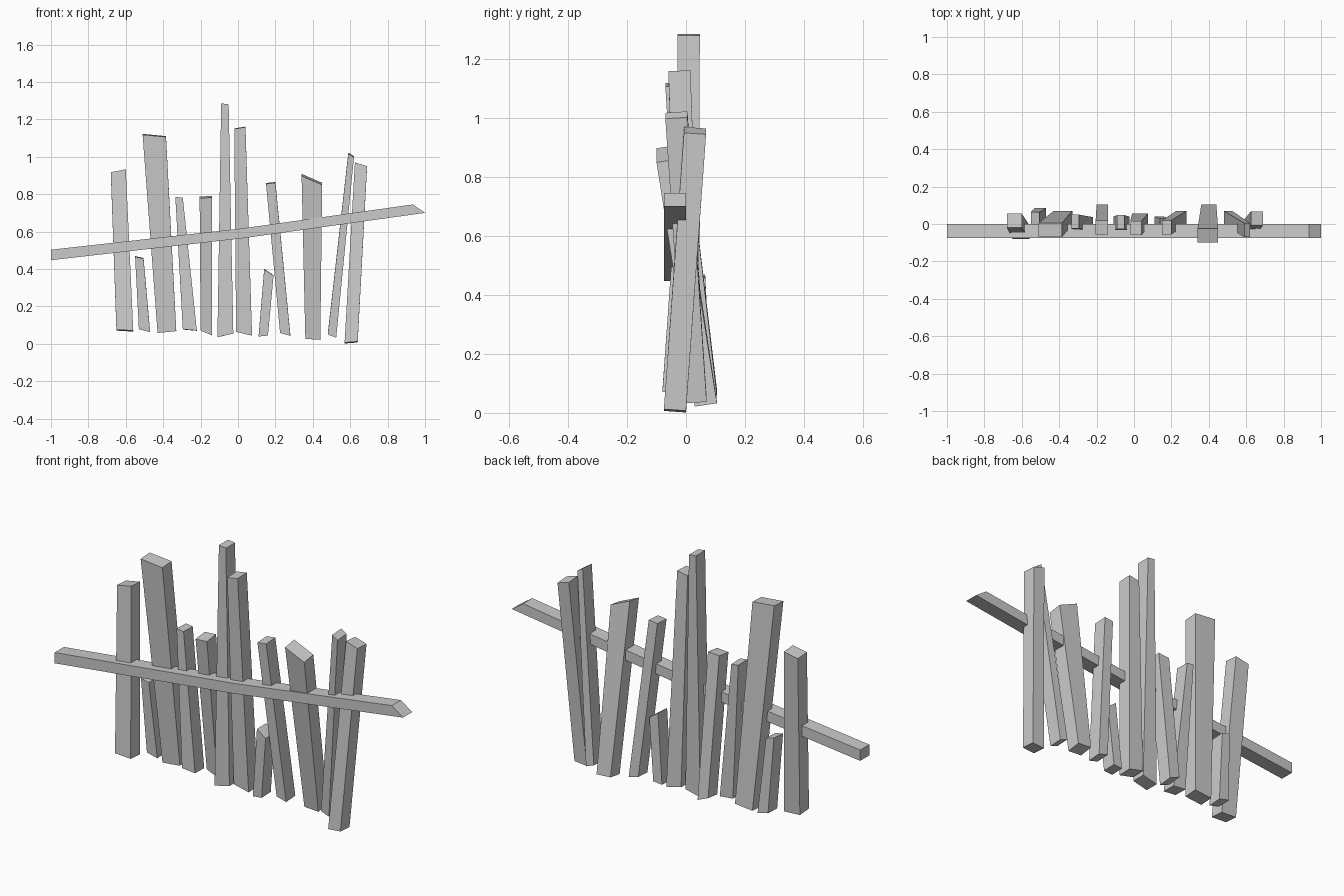
import bpy
import bmesh

cube = bpy.data.objects.get("Cube")
if cube:
    bpy.data.objects.remove(cube, do_unlink=True)

grey = bpy.data.materials.new("weathered_grey")
grey.use_nodes = True
GREY = (0.6, 0.6, 0.6, 1)
grey.diffuse_color = GREY
grey.node_tree.nodes["Principled BSDF"].inputs["Base Color"].default_value = GREY

DEPTH = 0.075


def finish(name, bm):
    bmesh.ops.recalc_face_normals(bm, faces=bm.faces[:])
    mesh = bpy.data.meshes.new(name)
    bm.to_mesh(mesh)
    bm.free()
    mesh.materials.append(grey)
    obj = bpy.data.objects.new(name, mesh)
    bpy.context.scene.collection.objects.link(obj)


def picket(name, bottom, top, y_bottom, y_top):
    """Leaning board: bottom/top are (left x, left z, right x, right z), y is the front side."""
    bm = bmesh.new()
    bmesh.ops.create_cube(bm, size=1)
    # ends are cut square to the lean
    tilt = DEPTH * (y_bottom - y_top) / (top[1] - bottom[1])
    for v in bm.verts:
        end, y = (top, y_top) if v.co.z > 0 else (bottom, y_bottom)
        x, z = end[2:] if v.co.x > 0 else end[:2]
        back = v.co.y + 0.5
        v.co = (x, y + DEPTH * back, z + tilt * v.co.y)
    finish(name, bm)


# Uneven pickets, from the model's right to its left
pickets = [
    ((-.65, .073, -.56, .068), (-.68, .915, -.60, .93), -.08, -.02),
    ((-.53, .08, -.47, .065), (-.55, .467, -.505, .457), .01, -.01),
    ((-.43, .06, -.33, .07), (-.51, 1.12, -.385, 1.108), -.005, -.07),
    ((-.295, .077, -.22, .07), (-.335, .785, -.295, .78), -.038, -.025),
    ((-.20, .075, -.14, .05), (-.205, .782, -.14, .787), .03, -.055),
    ((-.11, .035, -.025, .055), (-.09, 1.285, -.05, 1.28), -.035, -.028),
    ((-.01, .065, .075, .045), (-.02, 1.15, .04, 1.16), -.02, -.06),
    ((.11, .04, .16, .045), (.14, .40, .19, .365), -.035, -.045),
    ((.225, .06, .28, .045), (.15, .857, .20, .863), -.005, -.055),
    ((.36, .032, .44, .027), (.34, .903, .45, .855), .03, -.10),
    ((.48, .052, .525, .035), (.59, 1.02, .62, 1.0), -.005, -.07),
    ((.57, .004, .64, .01), (.625, .967, .69, .947), -.075, -.007),
]
for number, shape in enumerate(pickets, 1):
    picket(f"picket_{number}", *shape)

# Crooked cross rail with a slanted end, extruded from its front profile
profile = [(-1, .447), (.03, .565), (1, .70), (.935, .745), (.03, .618), (-1, .503)]
bm = bmesh.new()
face = bm.faces.new([bm.verts.new((x, -DEPTH, z)) for x, z in profile])
result = bmesh.ops.extrude_face_region(bm, geom=[face])
moved = [g for g in result["geom"] if isinstance(g, bmesh.types.BMVert)]
bmesh.ops.translate(bm, verts=moved, vec=(0, DEPTH, 0))
finish("cross_rail", bm)
